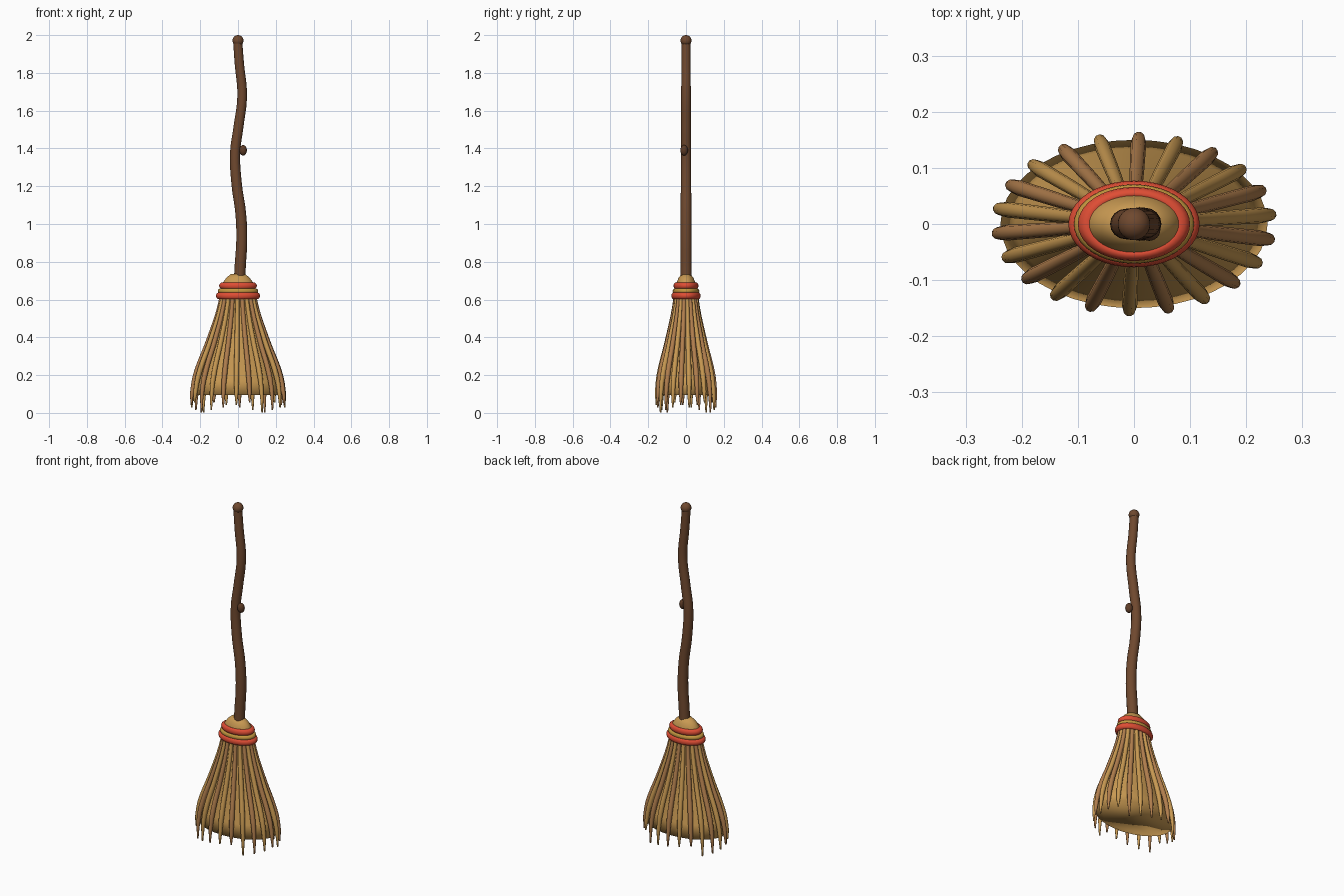
import bpy, math
from math import cos, sin, pi

cube = bpy.data.objects.get("Cube")
if cube:
    bpy.data.objects.remove(cube, do_unlink=True)


def material(name, color):
    m = bpy.data.materials.new(name)
    m.use_nodes = True
    m.diffuse_color = (*color, 1)
    bsdf = next(n for n in m.node_tree.nodes if n.type == 'BSDF_PRINCIPLED')
    bsdf.inputs["Base Color"].default_value = (*color, 1)
    return m


WOOD = material("brown wood", (0.16, 0.066, 0.028))
KNOT = material("dark wood", (0.11, 0.045, 0.02))
STRAW = material("golden straw", (0.58, 0.32, 0.085))
DARK_STRAW = material("brown straw", (0.44, 0.21, 0.075))
RED = material("red binding", (0.74, 0.075, 0.035))
CORD = material("yellow cord", (0.55, 0.31, 0.05))

FLAT = 0.63  # depth of the brush relative to its width


def finish(name, mat):
    ob = bpy.context.object
    ob.name = ob.data.name = name
    ob.data.materials.clear()
    ob.data.materials.append(mat)
    bpy.ops.object.shade_smooth()
    return ob


def tube(name, points, mat, sides=4):
    """Round rod through (x, y, z, radius) points."""
    cu = bpy.data.curves.new(name, 'CURVE')
    cu.dimensions = '3D'
    cu.bevel_depth = 1
    cu.bevel_resolution = sides
    cu.resolution_u = 6
    cu.use_fill_caps = True
    sp = cu.splines.new('BEZIER')
    sp.bezier_points.add(len(points) - 1)
    for bp, (x, y, z, r) in zip(sp.bezier_points, points):
        bp.co = (x, y, z)
        bp.radius = r
        bp.handle_left_type = bp.handle_right_type = 'AUTO'
    ob = bpy.data.objects.new(name, cu)
    bpy.context.collection.objects.link(ob)
    bpy.ops.object.select_all(action='DESELECT')
    ob.select_set(True)
    bpy.context.view_layer.objects.active = ob
    bpy.ops.object.convert(target='MESH')
    finish(name, mat)
    bpy.ops.object.shade_smooth_by_angle(angle=math.radians(50))


def ball(name, loc, size, mat):
    bpy.ops.mesh.primitive_uv_sphere_add(segments=24, ring_count=14, radius=1, location=loc)
    bpy.context.object.scale = size
    finish(name, mat)


# Crooked handle with end knob and a side knot
path = [(0.008, 0.70), (0.012, 0.78), (0.02, 0.92), (0.014, 1.06), (-0.007, 1.21),
        (-0.015, 1.38), (0.002, 1.51), (0.022, 1.68), (0.007, 1.85), (-0.002, 1.97)]
tube("handle", [(x, 0, z, 0.030 - 0.006 * (z - 0.7) / 1.27) for x, z in path], WOOD, 6)
ball("handle_knob", (0, 0, 1.971), (0.029, 0.029, 0.029), WOOD)
ball("handle_knot", (0.027, -0.01, 1.39), (0.02, 0.02, 0.028), KNOT)

# Brush core: an oval lathe closed at the bottom
profile = [(0.038, 0.735), (0.062, 0.715), (0.08, 0.69), (0.085, 0.65), (0.09, 0.60),
           (0.115, 0.50), (0.147, 0.38), (0.183, 0.26), (0.212, 0.17), (0.238, 0.095)]
N = 40
verts = [(r * cos(2 * pi * k / N), FLAT * r * sin(2 * pi * k / N), z)
         for r, z in profile for k in range(N)]
faces = [(j * N + k, (j + 1) * N + k, (j + 1) * N + (k + 1) % N, j * N + (k + 1) % N)
         for j in range(len(profile) - 1) for k in range(N)]
last = (len(profile) - 1) * N
faces += [tuple(range(N)), tuple(reversed(range(last, last + N)))]
core = bpy.data.meshes.new("brush_core")
core.from_pydata(verts, [], faces)
ob = bpy.data.objects.new("brush_core", core)
bpy.context.collection.objects.link(ob)
bpy.context.view_layer.objects.active = ob
bpy.ops.object.select_all(action='DESELECT')
ob.select_set(True)
finish("brush_core", STRAW)

# Bindings around the neck
for name, z, outer, thick, mat in (("upper_binding", 0.673, 0.10, 0.018, RED),
                                   ("middle_cord", 0.645, 0.107, 0.013, CORD),
                                   ("lower_binding", 0.62, 0.117, 0.018, RED)):
    bpy.ops.mesh.primitive_torus_add(major_segments=40, minor_segments=12,
                                     major_radius=outer - thick, minor_radius=thick,
                                     location=(0, 0, z))
    bpy.context.object.scale.y = 0.66
    finish(name, mat)

# Straws fanned around the core, alternating in colour, with uneven tips
COUNT = 22
for i in range(COUNT):
    a = math.radians(6.2) + 2 * pi * i / COUNT
    tip = 0.003 + 0.013 * ((i + 2) % 5)
    shape = [(0.085, 0.64, 0.010), (0.100, 0.56, 0.011), (0.155, 0.39, 0.013),
             (0.226, 0.20, 0.014), (0.244, 0.11, 0.011), (0.249, tip, 0.004)]
    tube(f"straw_{i + 1}", [(r * cos(a), FLAT * r * sin(a), z, w) for r, z, w in shape],
         DARK_STRAW if i % 2 else STRAW, 3)
